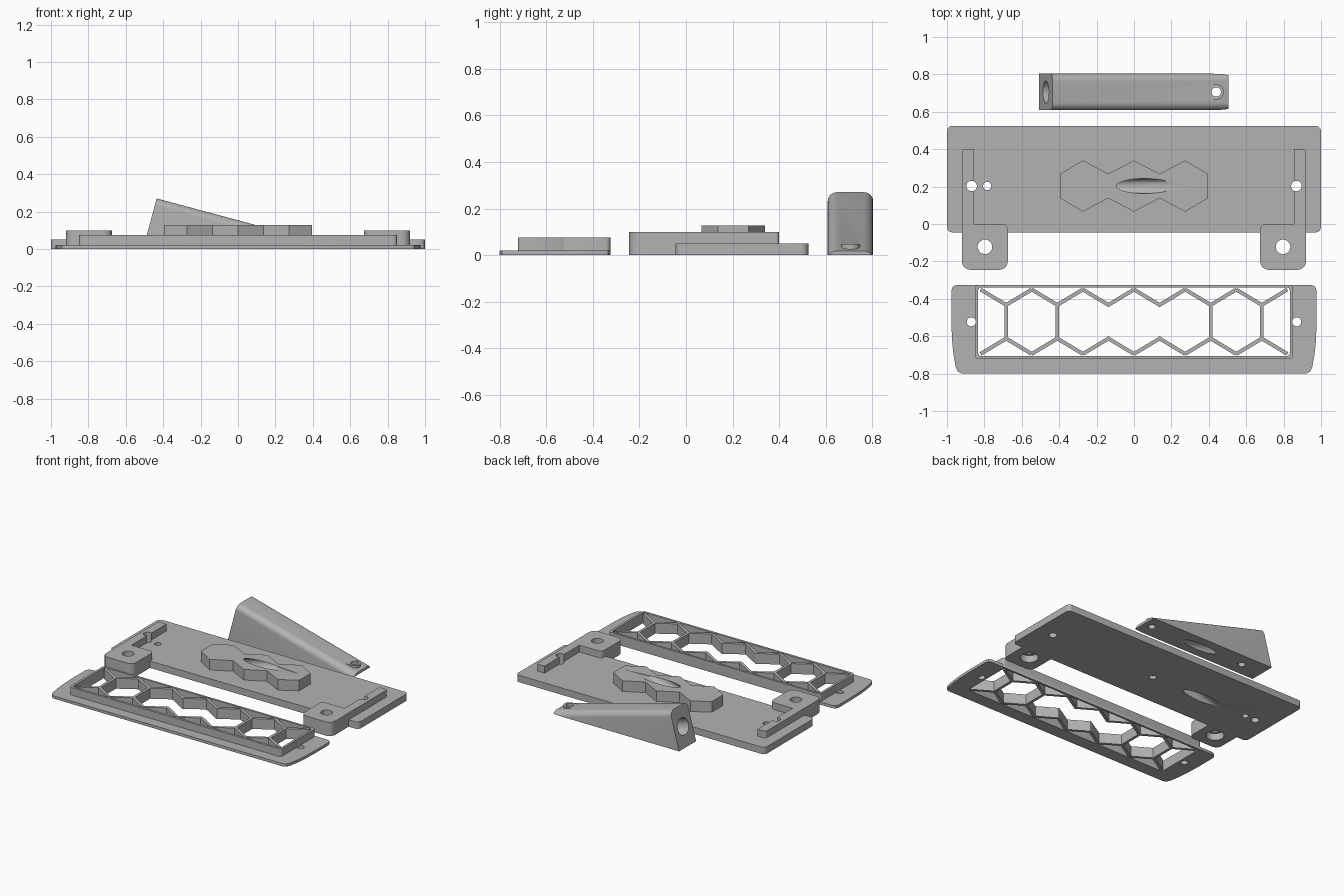
import bpy, bmesh, math
from mathutils import Vector, Matrix

if "Cube" in bpy.data.objects:
    bpy.data.objects.remove(bpy.data.objects["Cube"])

grey = bpy.data.materials.new("grey_plastic")
grey.diffuse_color = (0.45, 0.45, 0.45, 1)
grey.use_nodes = True
grey.node_tree.nodes["Principled BSDF"].inputs["Base Color"].default_value = grey.diffuse_color


def rounded(points, seg=6):
    """Round the corners of a polygon given as (x, y, radius)."""
    out = []
    for i, (x, y, r) in enumerate(points):
        p = Vector((x, y))
        if r == 0:
            out.append(p)
            continue
        a = (Vector(points[i - 1][:2]) - p).normalized()
        b = (Vector(points[(i + 1) % len(points)][:2]) - p).normalized()
        half = a.angle(b) / 2
        c = p + (a + b).normalized() * (r / math.sin(half))
        s, e = p + a * (r / math.tan(half)) - c, p + b * (r / math.tan(half)) - c
        turn = s.angle_signed(e)
        for k in range(seg + 1):
            t = -turn * k / seg
            out.append(c + Vector((s.x * math.cos(t) - s.y * math.sin(t),
                                   s.x * math.sin(t) + s.y * math.cos(t))))
    return out


def prism(name, pts, z0, z1, matrix=None):
    """Extrude a flat outline between two heights."""
    bm = bmesh.new()
    f = bm.faces.new([bm.verts.new((p[0], p[1], z0)) for p in pts])
    g = bmesh.ops.extrude_face_region(bm, geom=[f])
    vs = [v for v in g["geom"] if isinstance(v, bmesh.types.BMVert)]
    bmesh.ops.translate(bm, vec=(0, 0, z1 - z0), verts=vs)
    if matrix:
        bmesh.ops.transform(bm, matrix=matrix, verts=bm.verts)
    bmesh.ops.recalc_face_normals(bm, faces=bm.faces)
    me = bpy.data.meshes.new(name)
    bm.to_mesh(me)
    bm.free()
    ob = bpy.data.objects.new(name, me)
    bpy.context.collection.objects.link(ob)
    me.materials.append(grey)
    return ob


def rect(x0, x1, y0, y1, r=0):
    return rounded([(x0, y0, r), (x1, y0, r), (x1, y1, r), (x0, y1, r)])


def circle(x, y, r, n=32):
    return [(x + r * math.cos(2 * math.pi * k / n), y + r * math.sin(2 * math.pi * k / n))
            for k in range(n)]


def hole(x, y, r, z0=-0.1, z1=0.4):
    return prism("cutter", circle(x, y, r), z0, z1)


def boolean(ob, tools, op="DIFFERENCE"):
    """Apply a list of helper solids to an object and discard them."""
    for t in tools:
        m = ob.modifiers.new("cut", "BOOLEAN")
        m.operation, m.object, m.solver = op, t, "EXACT"
        t.hide_render = True
    bpy.ops.object.select_all(action="DESELECT")
    bpy.context.view_layer.objects.active = ob
    ob.select_set(True)
    for m in list(ob.modifiers):
        bpy.ops.object.modifier_apply(modifier=m.name)
    for t in tools:
        bpy.data.objects.remove(t)


# Frame tilted 15 degrees: local z runs down the slope, local y is the slope normal
A = math.radians(15)
down = Vector((math.cos(A), 0, -math.sin(A)))
norm = Vector((math.sin(A), 0, math.cos(A)))
side = norm.cross(down)


def tilted(origin):
    m = Matrix((side, norm, down)).transposed().to_4x4()
    m.translation = origin
    return m


# Main plate with a plinth of three fused hexagons
CY = 0.203
plate = prism("base_plate", rect(-1, 1, -0.045, 0.525, 0.03), 0, 0.05)
top = [(-0.395, 0.065)] + [(0.1367 * k, 0.137 if k % 2 == 0 else 0.065)
                           for k in range(-2, 3)] + [(0.395, 0.065)]
hexes = [(x, CY + y) for x, y in top] + [(x, CY - y) for x, y in reversed(top)]
plinth = prism("hex_plinth", hexes, 0.02, 0.127)
boolean(plate, [plinth], "UNION")


# Mounting arms: a pad in front joined to a narrow rail
def arm(s):
    pts = [(0.92, -0.245, 0.045), (0.92, 0.4, 0.015), (0.855, 0.4, 0), (0.855, 0, 0),
           (0.675, 0, 0.03), (0.675, -0.245, 0.045)]
    return prism("mounting_arm", rounded([(s * x, y, r) for x, y, r in pts]), 0, 0.1)


boolean(plate, [arm(-1), arm(1)], "UNION")
cuts = [hole(s * 0.868, CY, 0.028) for s in (-1, 1)]
cuts += [hole(s * 0.797, -0.122, 0.039) for s in (-1, 1)]
cuts += [hole(s * 0.797, -0.122, 0.06, -0.1, 0.05) for s in (-1, 1)]
cuts += [hole(-0.785, CY, 0.022), hole(0.01, CY, 0.024, -0.1, 0.025)]
# Slanted screw tunnel, rising toward +x at the same angle as the wedge
bore = prism("cutter", circle(0, 0, 0.04), -0.9, 0.9)
bore.data.transform(Matrix.Translation((0.06, CY, 0.127)) @ Matrix.Rotation(math.pi / 2 - A, 4, "Y"))
cuts.append(bore)
# Shallow tapering groove that leads out of the tunnel
groove = prism("cutter", [(0.12, CY - 0.03), (0.38, CY - 0.012),
                          (0.38, CY + 0.012), (0.12, CY + 0.03)], 0.123, 0.2)
for v in groove.data.vertices:
    if v.co.z < 0.15 and v.co.x > 0.3:
        v.co.z = 0.1268
cuts.append(groove)
boolean(plate, cuts)

# Grille flange with curved lower ends
GY = -0.5225
half = [(0.0, -0.8), (0.92, -0.8), (0.942, -0.79), (0.953, -0.765), (0.965, -0.7),
        (0.973, -0.62), (0.977, -0.5), (0.977, -0.355), (0.968, -0.334), (0.947, -0.325)]
flange = prism("grille_flange", half + [(-x, y) for x, y in reversed(half[1:])], 0, 0.02)
rim = prism("grille_rim", rect(-0.85, 0.85, -0.722, -0.325, 0.02), 0, 0.075)
boolean(flange, [rim], "UNION")
boolean(flange, [prism("cutter", rect(-0.833, 0.833, -0.705, -0.34, 0.015), -0.1, 0.2)]
        + [hole(s * 0.87, -0.523, 0.024) for s in (-1, 1)])
flange.name = "grille_frame"


# Honeycomb lattice bars
def bar(p, q, w=0.02):
    p, q = Vector(p), Vector(q)
    n = (q - p).normalized()
    n = Vector((-n.y, n.x)) * (w / 2)
    return prism("grille_bar", [p + n, q + n, q - n, p - n], 0, 0.075)


for s in (-1, 1):
    zig = [(0.1367 * k, GY + s * (0.172 if k % 2 == 0 else 0.09)) for k in range(-6, 7)]
    for p, q in zip(zig, zig[1:]):
        bar(p, q)
    for x, y in zig[1::2]:
        prism("bar_joint", circle(x, y, 0.0115, 6), 0, 0.075)
    for x in (0.41, 0.683):
        bar((s * x, GY - 0.09), (s * x, GY + 0.09))

# Wedge: rounded bar on the slope, trimmed at the floor and at the tip
WY = 0.706
sect = rounded([(-0.0975, -0.5, 0), (0.0975, -0.5, 0), (0.0975, 0, 0.04), (-0.0975, 0, 0.04)], 8)
wedge = prism("wedge_block", sect, 0, 1.2, tilted((-0.435, WY, 0.27)))
boolean(wedge, [prism("trim", rect(-0.7, 0.505, 0.5, 0.9), 0, 0.5)], "INTERSECT")
# Boss for the screw at the thin end
boss = prism("screw_boss", [(0.33, WY - 0.04)] + [
    (0.44 + 0.04 * math.cos(t), WY + 0.04 * math.sin(t))
    for t in [math.pi * (k / 16 - 0.5) for k in range(17)]] + [(0.33, WY + 0.04)], 0.004, 0.047)
boolean(wedge, [boss], "UNION")
axis = (-0.471, WY, 0.135)
boolean(wedge, [prism("cutter", circle(0, 0, 0.06), -0.1, 0.12, tilted(axis)),
                prism("cutter", circle(0, 0, 0.036), -0.1, 0.9, tilted(axis)),
                hole(0.44, WY, 0.025), hole(-0.33, WY, 0.024, -0.1, 0.03)])

# Smooth shading with sharp edges kept
bpy.ops.object.select_all(action="SELECT")
bpy.ops.object.shade_smooth_by_angle(angle=math.radians(30))
